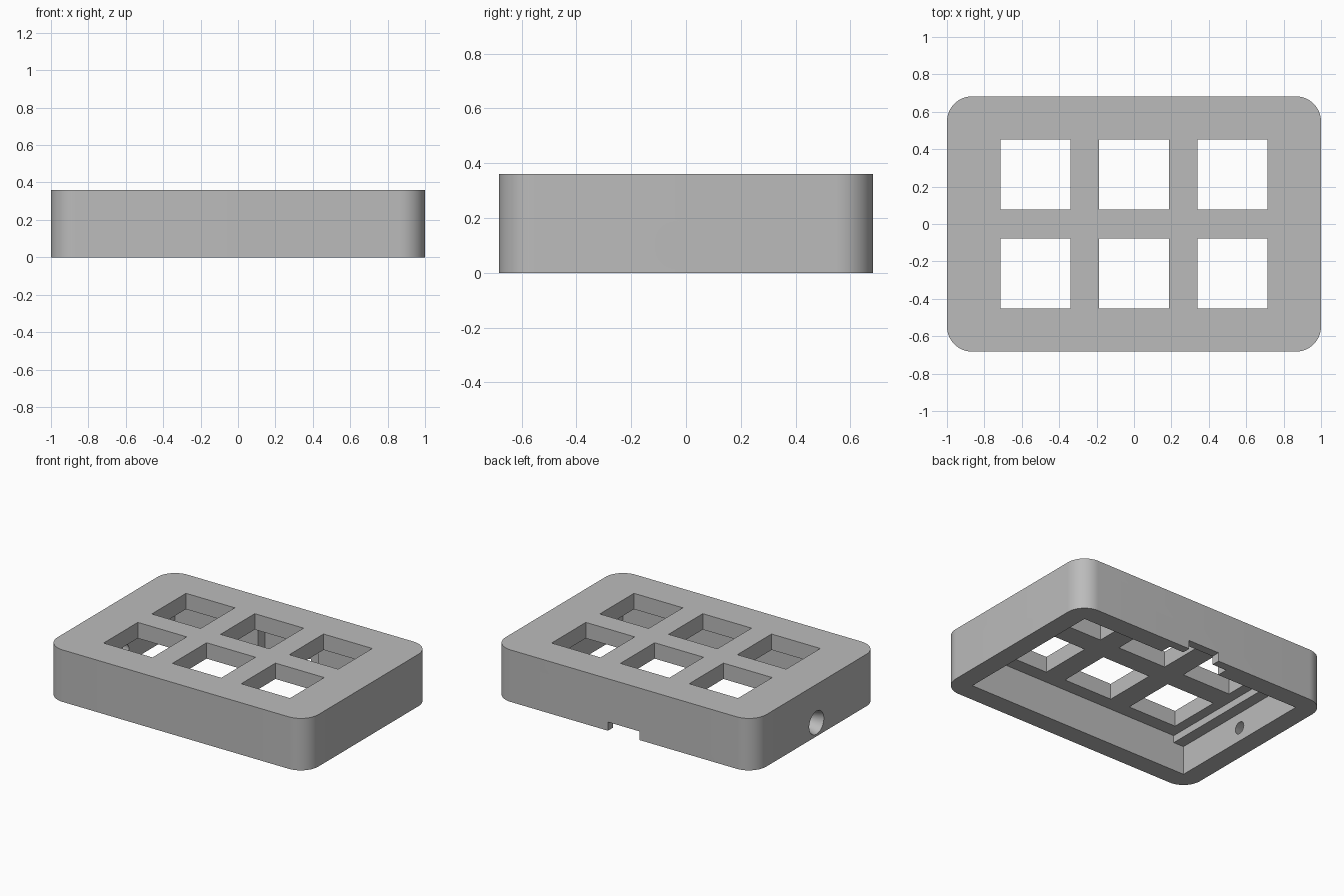
import bpy
import bmesh
import math
from mathutils import Matrix, Vector

cube = bpy.data.objects.get("Cube")
if cube:
    bpy.data.objects.remove(cube, do_unlink=True)

LENGTH, WIDTH, HEIGHT = 2.0, 1.365, 0.36
RADIUS = 0.135          # outer corner radius
WALL = 0.135            # wall thickness
CEILING = 0.25          # underside of the top plate

grey = bpy.data.materials.new("plain_grey")
grey.use_nodes = True
colour = (0.5, 0.5, 0.5, 1)
grey.diffuse_color = colour
grey.node_tree.nodes["Principled BSDF"].inputs["Base Color"].default_value = colour


def make_object(name, bm):
    bmesh.ops.recalc_face_normals(bm, faces=bm.faces)
    mesh = bpy.data.meshes.new(name)
    bm.to_mesh(mesh)
    bm.free()
    mesh.materials.append(grey)
    obj = bpy.data.objects.new(name, mesh)
    bpy.context.collection.objects.link(obj)
    return obj


def prism(name, points, direction):
    """Extrude a flat outline along a direction."""
    bm = bmesh.new()
    face = bm.faces.new([bm.verts.new(p) for p in points])
    new = bmesh.ops.extrude_face_region(bm, geom=[face])["geom"]
    bmesh.ops.translate(bm, vec=Vector(direction),
                        verts=[v for v in new if isinstance(v, bmesh.types.BMVert)])
    return make_object(name, bm)


def block(name, x0, x1, y0, y1, z0, z1):
    return prism(name, [(x0, y0, z0), (x1, y0, z0), (x1, y1, z0), (x0, y1, z0)],
                 (0, 0, z1 - z0))


def cut(body, cutter):
    cutter.hide_render = True
    mod = body.modifiers.new("cut", "BOOLEAN")
    mod.operation = "DIFFERENCE"
    mod.solver = "EXACT"
    mod.object = cutter
    bpy.ops.object.modifier_apply(modifier=mod.name)
    bpy.data.objects.remove(cutter, do_unlink=True)


# Outer case with rounded vertical corners
outline = []
steps = 14
for i, (sx, sy) in enumerate([(1, 1), (-1, 1), (-1, -1), (1, -1)]):
    for k in range(steps + 1):
        a = (i + k / steps) * math.pi / 2
        outline.append((sx * (LENGTH / 2 - RADIUS) + RADIUS * math.cos(a),
                        sy * (WIDTH / 2 - RADIUS) + RADIUS * math.sin(a), 0))
case = prism("case_shell", outline, (0, 0, HEIGHT))
bpy.context.view_layer.objects.active = case
case.select_set(True)

# Open underside, narrowing at a ledge on each end
inner_x, inner_y = LENGTH / 2 - WALL, WIDTH / 2 - WALL
ledge_x, ledge_z = inner_x - 0.08, 0.2
half = [(inner_x, -0.1), (inner_x, ledge_z), (ledge_x, ledge_z), (ledge_x, CEILING)]
section = half + [(-x, z) for x, z in reversed(half)]
cut(case, prism("cavity", [(x, -inner_y, z) for x, z in section], (0, 2 * inner_y, 0)))

# Connector pocket in the back wall and the cable notch through it
cut(case, block("pocket", -0.23, 0.23, 0.4, 0.625, -0.1, CEILING))
cut(case, block("notch", -0.12, 0.12, 0.5, 0.8, -0.1, 0.06))

# Six square windows in the top plate
size, pitch = 0.374, 0.527
for col in (-1, 0, 1):
    for row in (-0.5, 0.5):
        x, y = col * pitch, row * pitch
        cut(case, block("window", x - size / 2, x + size / 2,
                        y - size / 2, y + size / 2, 0.22, 0.5))

# Tapered screw hole through each end wall
mouth, throat = 0.08, 0.041
slope = (mouth - throat) / WALL
extra = 0.02
for side in (-1, 1):
    bm = bmesh.new()
    bmesh.ops.create_cone(bm, cap_ends=True, segments=48,
                          radius1=throat - slope * extra, radius2=mouth + slope * extra,
                          depth=WALL + 2 * extra)
    place = Matrix.Translation((side * (LENGTH / 2 - WALL / 2), 0, 0.095))
    bm.transform(place @ Matrix.Rotation(side * math.pi / 2, 4, "Y"))
    cut(case, make_object("screw_hole", bm))

bpy.ops.object.shade_smooth_by_angle(angle=math.radians(30))
